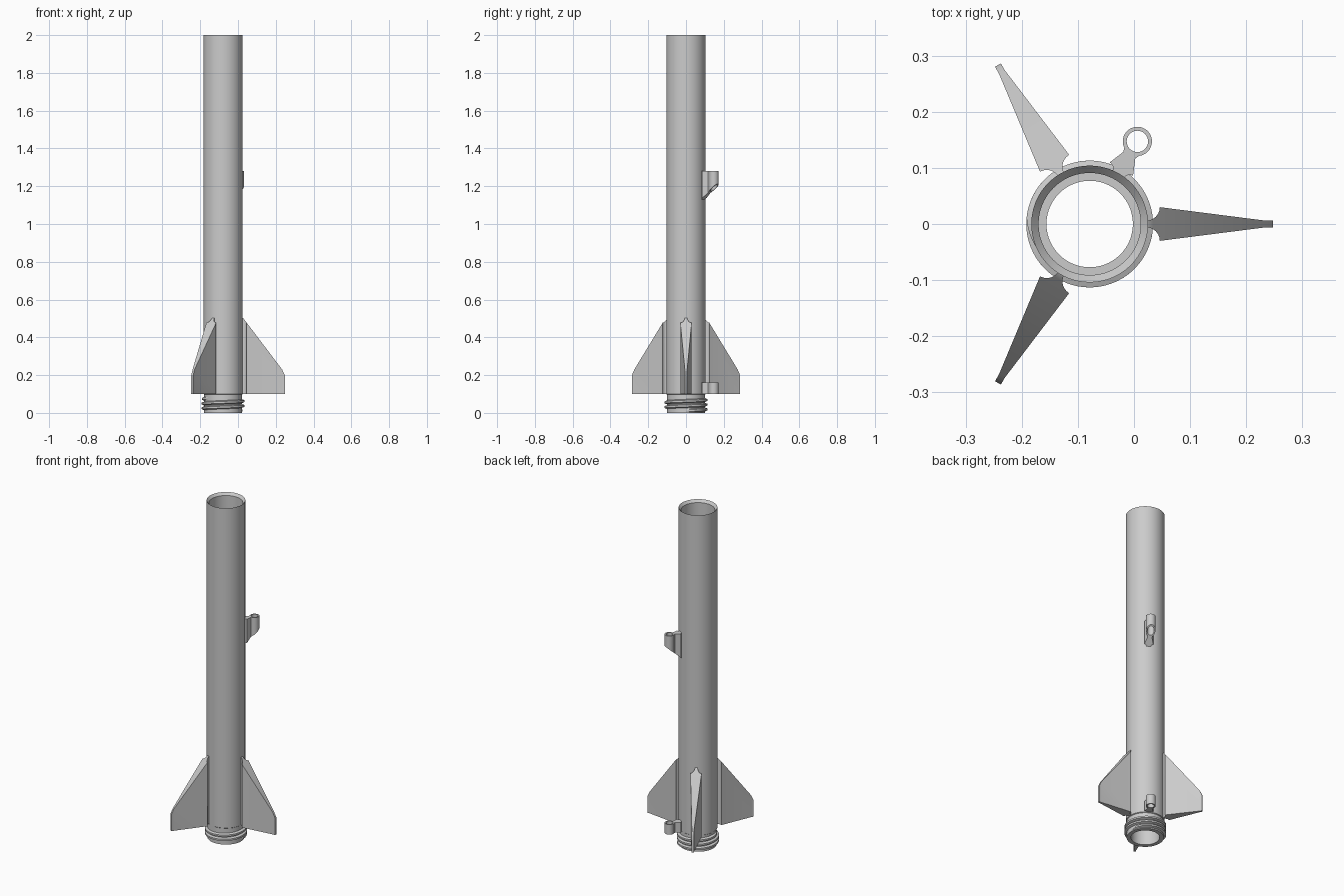
import bpy, bmesh
from math import sin, cos, pi, radians, sqrt
from mathutils import Matrix

cube = bpy.data.objects.get("Cube")
if cube:
    bpy.data.objects.remove(cube)

AXIS_X = -0.079
BODY_R = 0.104
LUG_R = 0.17
FIN_TIP = 0.327

grey = bpy.data.materials.new("light grey plastic")
grey.use_nodes = True
grey.diffuse_color = (0.6, 0.6, 0.6, 1)
grey.node_tree.nodes["Principled BSDF"].inputs["Base Color"].default_value = (0.6, 0.6, 0.6, 1)


def finish(name, bm, angle=0):
    """Turn a bmesh into an object on the rocket axis, turned by angle degrees."""
    bmesh.ops.recalc_face_normals(bm, faces=bm.faces)
    mesh = bpy.data.meshes.new(name)
    bm.to_mesh(mesh)
    bm.free()
    mesh.transform(Matrix.Translation((AXIS_X, 0, 0)) @ Matrix.Rotation(radians(angle), 4, 'Z'))
    mesh.materials.append(grey)
    ob = bpy.data.objects.new(name, mesh)
    bpy.context.collection.objects.link(ob)
    bpy.ops.object.select_all(action='DESELECT')
    ob.select_set(True)
    bpy.context.view_layer.objects.active = ob
    bpy.ops.object.shade_smooth_by_angle(angle=radians(30))
    return ob


def bridge(bm, a, b):
    for i in range(len(a)):
        j = (i + 1) % len(a)
        bm.faces.new((a[i], a[j], b[j], b[i]))


def loft(bm, sections, closed=False):
    """Skin a row of equal-length point loops."""
    loops = [[bm.verts.new(p) for p in s] for s in sections]
    for a, b in zip(loops, loops[1:]):
        bridge(bm, a, b)
    if closed:
        bridge(bm, loops[-1], loops[0])
    else:
        bm.faces.new(loops[0])
        bm.faces.new(loops[-1])


def root_fillet(half, radius, steps=6):
    """Stations (distance, half width) flaring into the tube wall."""
    pts = [(BODY_R - 0.008, half + radius)]
    for i in range(steps + 1):
        a = i / steps * pi / 2
        pts.append((BODY_R - 0.003 + radius * sin(a), half + radius * (1 - cos(a))))
    return pts


def slab(bm, stations, bottom, top):
    """Radial plate whose bottom and top heights follow the distance."""
    loft(bm, [[(r, -w, bottom(r)), (r, w, bottom(r)), (r, w, top(r)), (r, -w, top(r))]
              for r, w in stations])


# Tube with bevelled mouth, inner ledge and threaded-end core
profile = [(0.077, 0), (0.077, 0.1), (0.091, 0.1), (0.091, 1.985),
           (BODY_R, 2), (BODY_R, 0.1), (0.1, 0.097), (0.1, 0)]
bm = bmesh.new()
SIDES = 96
loft(bm, [[(r * cos(t), r * sin(t), z) for r, z in profile]
          for t in (2 * pi * i / SIDES for i in range(SIDES))], closed=True)
finish("body_tube", bm)

# Helical screw thread with tapered ends
PITCH, TURNS, STEPS = 0.025, 2.6, 180
bm = bmesh.new()
rings = []
for i in range(STEPS + 1):
    t = 2 * pi * TURNS * i / STEPS
    z = 0.012 + PITCH * t / (2 * pi)
    crest = 0.1 + 0.013 * min(1, i / 8, (STEPS - i) / 8)
    rings.append([(r * cos(t), r * sin(t), z + dz) for r, dz in
                  ((0.098, -0.011), (crest, -0.005), (crest, 0.005), (0.098, 0.011))])
loft(bm, rings)
finish("screw_thread", bm)


# Three swept fins
def fin_top(r):
    z = 0.505 - max(0, r - BODY_R) * 1.32
    if r > FIN_TIP - 0.014:
        z -= (r - FIN_TIP + 0.014) * 0.8
    return z


stations = root_fillet(0.006, 0.024) + [(FIN_TIP - 0.014, 0.006),
                                        (FIN_TIP - 0.006, 0.006), (FIN_TIP, 0.006)]
for name, angle in (("fin_left", 0), ("fin_back", 120), ("fin_front", 240)):
    bm = bmesh.new()
    slab(bm, stations, lambda r: 0.1, fin_top)
    finish(name, bm, angle)


# Two guide lugs: a neck and an open ring
def guide_lug(name, bottom, top):
    outer, inner, count = 0.026, 0.019, 40
    bm = bmesh.new()
    loft(bm, [[(LUG_R + q * cos(t), q * sin(t), z) for q, z in
               ((inner, bottom(LUG_R + inner * cos(t))), (outer, bottom(LUG_R + outer * cos(t))),
                (outer, top), (inner, top))]
              for t in (2 * pi * i / count for i in range(count))], closed=True)
    half = 0.012
    reach = LUG_R - sqrt(outer ** 2 - half ** 2) + 0.001
    neck = root_fillet(half, 0.012) + [(reach - 0.006, half), (reach, half + 0.003),
                                       (LUG_R - inner - 0.001, half)]
    slab(bm, neck, bottom, lambda r: top)
    finish(name, bm, 60)


guide_lug("lower_guide_lug", lambda r: 0.1, 0.16)
guide_lug("upper_guide_lug", lambda r: 1.13 + 0.9 * (r - BODY_R), 1.28)
